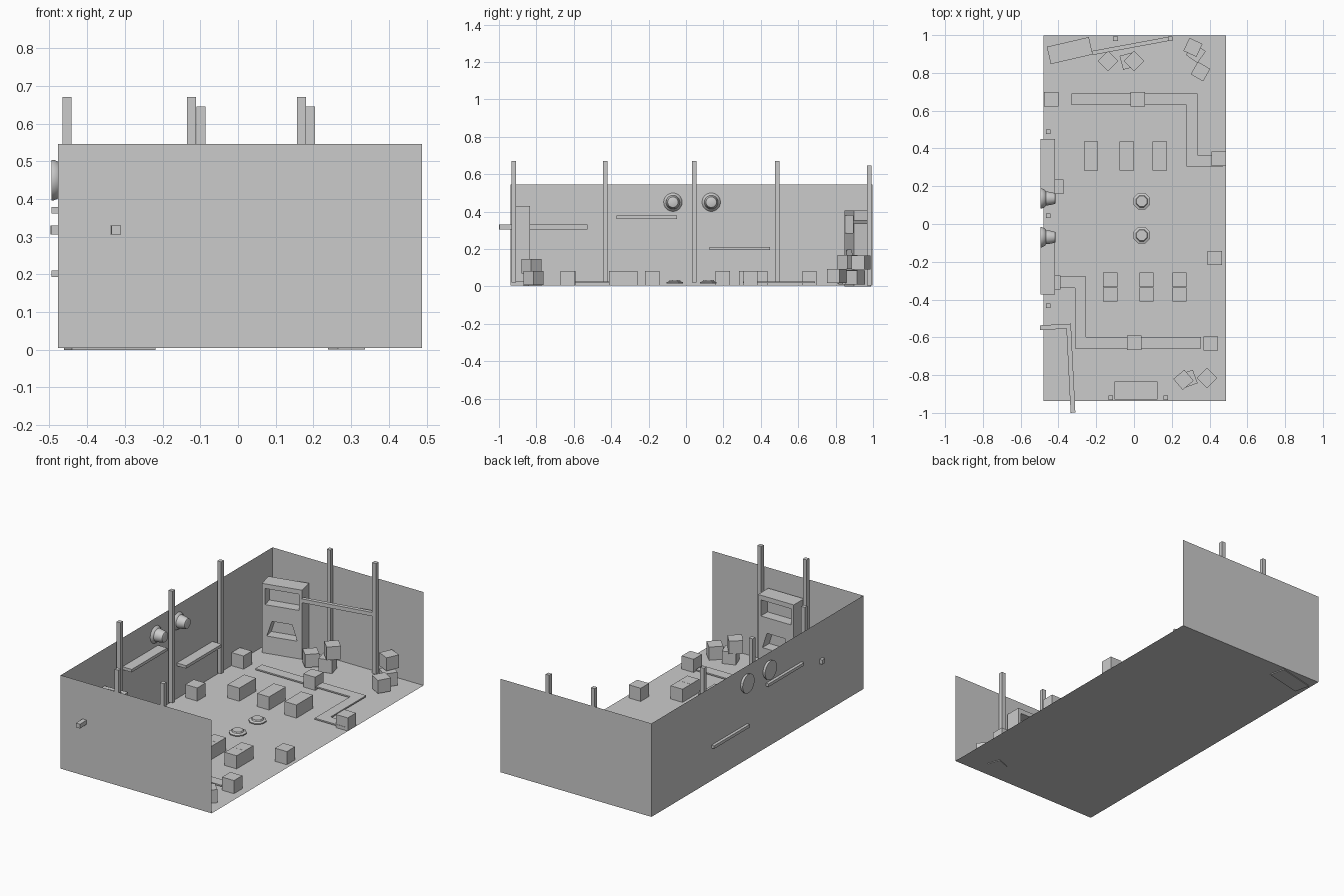
import bpy, bmesh, math
from mathutils import Matrix, Vector

if "Cube" in bpy.data.objects:
    bpy.data.objects.remove(bpy.data.objects["Cube"])

FLOOR = 0.005
X0, X1, Y0, Y1, TOP = -0.478, 0.488, -0.937, 0.998, 0.545
S = 0.076  # crate edge


def add(name, verts, faces):
    me = bpy.data.meshes.new(name)
    me.from_pydata(verts, [], faces)
    bm = bmesh.new()
    bm.from_mesh(me)
    bmesh.ops.recalc_face_normals(bm, faces=bm.faces)
    bm.to_mesh(me)
    bm.free()
    ob = bpy.data.objects.new(name, me)
    bpy.context.collection.objects.link(ob)
    return ob


def prism(name, outline, lo, hi, axis="Z"):
    # extrude a 2D outline along z, or along y for front-facing shapes
    n = len(outline)
    put = (lambda a, b, d: (a, b, d)) if axis == "Z" else (lambda a, b, d: (a, d, b))
    verts = [put(a, b, d) for d in (lo, hi) for a, b in outline]
    faces = [tuple(range(n)), tuple(range(n, 2 * n))]
    faces += [(i, (i + 1) % n, n + (i + 1) % n, n + i) for i in range(n)]
    return add(name, verts, faces)


def box(name, c, size, rot=(0, 0, 0)):
    x, y, z = (v / 2 for v in size)
    ob = prism(name, [(-x, -y), (x, -y), (x, y), (-x, y)], -z, z)
    ob.location = c
    ob.rotation_euler = [math.radians(a) for a in rot]
    return ob


def strip(name, pts, width, lo, hi):
    # mitred band following a floor path
    pts = [Vector(p) for p in pts]
    left, right = [], []
    for i, p in enumerate(pts):
        a = (p - pts[i - 1]).normalized() if i else (pts[1] - p).normalized()
        b = (pts[i + 1] - p).normalized() if i < len(pts) - 1 else a
        na, nb = Vector((-a.y, a.x)), Vector((-b.y, b.x))
        m = (na + nb) / (1 + na.dot(nb)) * width / 2
        left.append(p + m)
        right.append(p - m)
    n = len(pts)
    verts = [(v.x, v.y, z) for z in (lo, hi) for v in left + right]
    k = 2 * n
    faces = [(0, n, k + n, k), (n - 1, k - 1, 2 * k - 1, k + n - 1)]
    for i in range(n - 1):
        faces += [(i, i + 1, n + i + 1, n + i),
                  (k + i, k + i + 1, k + n + i + 1, k + n + i),
                  (i, i + 1, k + i + 1, k + i),
                  (n + i, n + i + 1, k + n + i + 1, k + n + i)]
    return add(name, verts, faces)


def lathe(name, profile, sides, c, rot=(0, 0, 0), smooth=False):
    verts, faces = [], []
    for r, z in profile:
        verts += [(r * math.cos(math.tau * (i + .5) / sides),
                   r * math.sin(math.tau * (i + .5) / sides), z) for i in range(sides)]
    for k in range(len(profile) - 1):
        for i in range(sides):
            j = (i + 1) % sides
            faces.append((k * sides + i, k * sides + j, (k + 1) * sides + j, (k + 1) * sides + i))
    faces += [tuple(range(sides)), tuple(range(len(verts) - sides, len(verts)))]
    ob = add(name, verts, faces)
    ob.location, ob.rotation_euler = c, rot
    if smooth:
        bpy.ops.object.select_all(action="DESELECT")
        ob.select_set(True)
        bpy.context.view_layer.objects.active = ob
        bpy.ops.object.shade_smooth_by_angle(angle=math.radians(35))
    return ob


def cabinet(name, c, turn):
    # tall machine with a screen recess and a tapered lower opening
    w, d, h = 0.228, 0.094, 0.405
    body = box(name, (0, 0, h / 2), (w, d, h))
    cuts = [prism("screen_cutter", [(-.096, .285), (.096, .285), (.096, .378), (-.096, .378)], -.1, .015, "Y"),
            prism("slot_cutter", [(-.086, .105), (.086, .105), (.057, .195), (-.057, .195)], -.1, .015, "Y")]
    for cut in cuts:
        cut.hide_render = True
        m = body.modifiers.new("cut", "BOOLEAN")
        m.operation, m.object, m.solver = "DIFFERENCE", cut, "EXACT"
    dg = bpy.context.evaluated_depsgraph_get()
    me = bpy.data.meshes.new_from_object(body.evaluated_get(dg))
    body.modifiers.clear()
    body.data = me
    for cut in cuts:
        bpy.data.objects.remove(cut)
    body.location = (c[0], c[1], c[2] + h / 2)
    body.rotation_euler.z = math.radians(turn)


# Room shell: floor and three thin walls, right side open
add("floor", [(X0, Y0, FLOOR), (X1, Y0, FLOOR), (X1, Y1, FLOOR), (X0, Y1, FLOOR)], [(0, 1, 2, 3)])
for name, a, b in (("front_wall", (X0, Y0), (X1, Y0)), ("back_wall", (X0, Y1), (X1, Y1)),
                   ("left_wall", (X0, Y0), (X0, Y1))):
    add(name, [(*a, FLOOR), (*b, FLOOR), (*b, TOP), (*a, TOP)], [(0, 1, 2, 3)])

# Wall posts
for x, y in ((-.453, -.433), (-.453, .043), (-.453, .488), (-.123, -.921), (.168, -.921)):
    box("wall_post", (x, y, .346), (.024, .024, .648))
for x in (-.098, .192):
    box("back_post", (x, .98, .325), (.024, .024, .64))

# Shelves on the left wall
box("upper_shelf", (-.457, -.21, .37), (.076, .325, .017))
box("lower_shelf", (-.457, .287, .202), (.076, .325, .017))

# Bent pipe through the corner, and the loose beam at the back
strip("bent_pipe", [(-.497, -.549), (-.346, -.541), (-.323, -.999)], .025, .305, .33)
box("leaning_beam", (-.012, .944, .345), (.428, .022, .022), (0, 0, 10.5))

# Machines
cabinet("back_cabinet", (-.34, .918, 0), 13)
cabinet("front_cabinet", (.01, -.882, .025), 180)

# Floor tracks
strip("back_track", [(-.33, .66), (.307, .66), (.307, .335), (.47, .335)], .06, .017, .025)
strip("front_track", [(.355, -.628), (-.283, -.628), (-.283, -.308), (-.45, -.308)], .06, .017, .025)

# Single crates
for x, y in ((-.438, .66), (.02, .66), (.449, .345), (.427, -.18), (.406, -.633),
             (.001, -.628), (-.41, .197), (-.427, -.31)):
    box("crate", (x, y, FLOOR + S / 2), (S, S, S))

# Crate pairs in two rows
for x in (-.228, -.038, .137):
    box("crate_pair", (x, .36, FLOOR + S / 2), (S, .152, S))
for x in (-.125, .066, .241):
    for y in (-.296, -.373):
        box("paired_crate", (x, y, FLOOR + S / 2), (S, S, S))

# Scattered and stacked crates in the corners
for x, y, z, r in ((-.138, .863, .05, 45), (-.03, .863, .047, 15), (0, .863, .13, 45),
                   (.312, .935, .128, -25), (.327, .905, .047, -35), (.352, .807, .056, -30),
                   (.262, -.825, .108, 40), (.288, -.82, .039, 20), (.386, -.815, .045, 45)):
    box("loose_crate", (x, y, z), (S, S, S), (0, 0, r))

# Round wall alarms and low floor discs
for y in (-.07, .135):
    lathe("wall_alarm", [(.054, 0), (.054, .007), (.047, .022), (.037, .03), (.037, .034),
                         (.034, .055), (.028, .078), (.024, .08)], 32,
          (-.495, y, .45), (0, math.pi / 2, 0), True)
for y in (-.06, .12):
    lathe("floor_disc", [(.048, .016), (.048, .022), (.034, .027), (.030, .034)], 8, (.041, y, 0))
